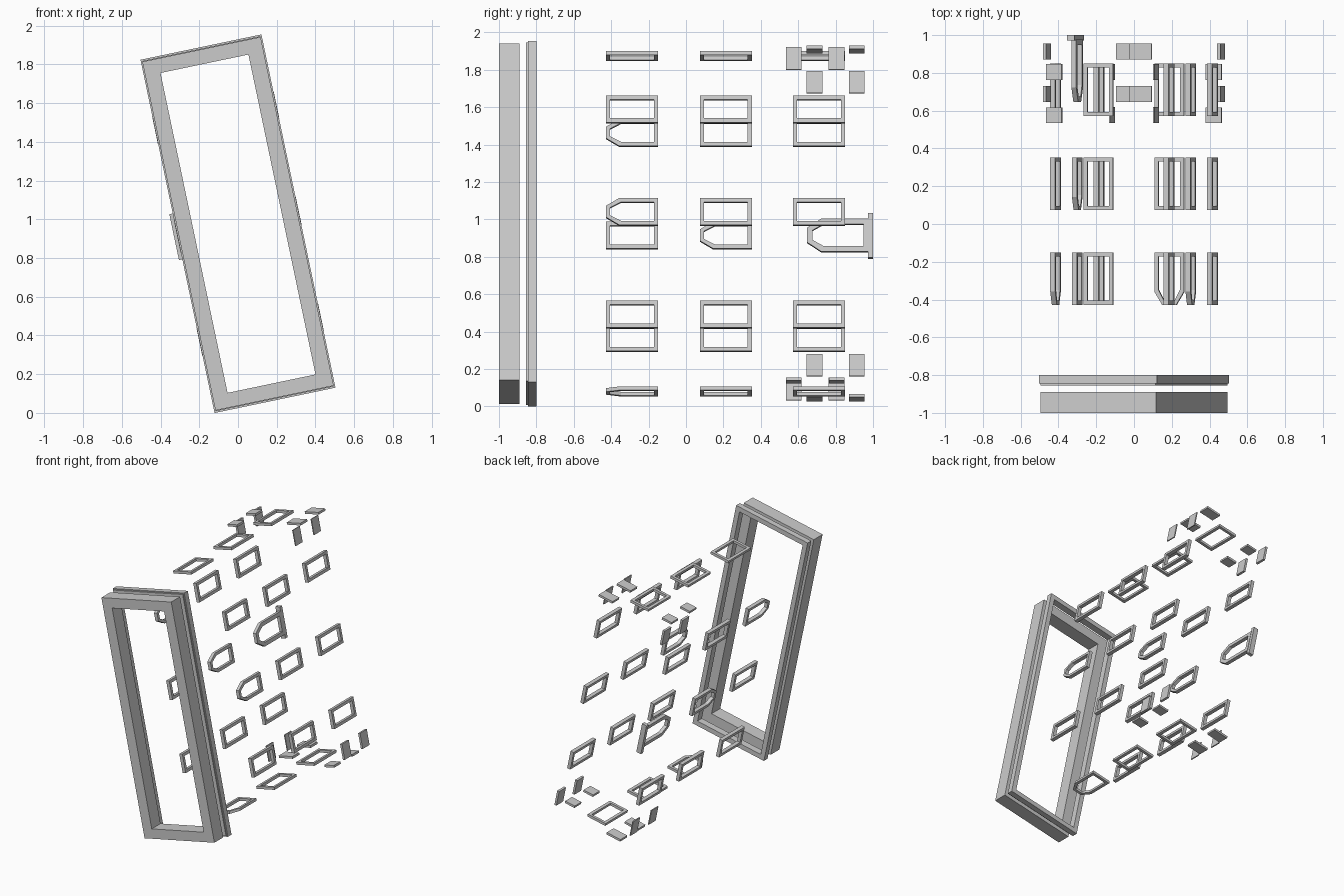
import bpy, bmesh, math
from mathutils import Matrix

if "Cube" in bpy.data.objects:
    bpy.data.objects.remove(bpy.data.objects["Cube"])

# Everything is laid out in the upright plane of the window, then tilted
TILT = (Matrix.Translation((0, 0, 0.977))
        @ Matrix.Rotation(-math.radians(11.84), 4, 'Y'))

# axis maps: (a, b, depth) -> (across, y, up)
FRONT = lambda a, b, d: (a, d, b)   # profile faces the front
SIDE = lambda a, b, d: (d, a, b)    # profile faces sideways
FLAT = lambda a, b, d: (b, a, d)    # profile lies flat


def finish(name, bm):
    bmesh.ops.recalc_face_normals(bm, faces=bm.faces)
    bm.transform(TILT)
    me = bpy.data.meshes.new(name)
    bm.to_mesh(me)
    bm.free()
    ob = bpy.data.objects.new(name, me)
    bpy.context.collection.objects.link(ob)
    return ob


def rect(a, b, ha, hb, inset=0.0, ca=0.0, cb=0.0):
    """Rectangle profile, optionally with its low-a end chamfered."""
    k = inset
    a0, a1, h = a - ha + k, a + ha - k, hb - k
    if not ca:
        return [(a0, b - h), (a1, b - h), (a1, b + h), (a0, b + h)]
    e = hb - cb - k * 0.45
    c = a - ha + ca + k * 0.45
    return [(a0, b - e), (c, b - h), (a1, b - h),
            (a1, b + h), (c, b + h), (a0, b + e)]


def ring(name, outer, inner, d0, d1, axes):
    """Closed loop of bars between two profiles."""
    bm = bmesh.new()
    loops = [[bm.verts.new(axes(a, b, d)) for a, b in p]
             for p, d in ((outer, d0), (outer, d1), (inner, d1), (inner, d0))]
    n = len(outer)
    for k in range(4):
        p, q = loops[k], loops[(k + 1) % 4]
        for i in range(n):
            j = (i + 1) % n
            bm.faces.new((p[i], p[j], q[j], q[i]))
    return finish(name, bm)


def plate(name, centre, size):
    bm = bmesh.new()
    bmesh.ops.create_cube(bm, size=1)
    bm.transform(Matrix.Translation(centre) @ Matrix.Diagonal((*size, 1)))
    return finish(name, bm)


# Front frame, deep and wide
ring("front_frame", rect(0, 0, 0.312, 0.92), rect(0, 0, 0.232, 0.844),
     -1.0, -0.89, FRONT)
# Back frame with a slightly smaller step on its front
ring("back_frame", rect(0, 0, 0.319, 0.932), rect(0, 0, 0.282, 0.895),
     -0.845, -0.80, FRONT)
ring("back_frame_step", rect(0, 0, 0.311, 0.924), rect(0, 0, 0.282, 0.895),
     -0.855, -0.845, FRONT)

# Rows of loop-shaped clips around the opening, some with a chamfered nose
NOSED = {(0, "left", 1), (0, "right", 0), (1, "left", 0), (0, "bottom", 0)}
BAR, HY = 0.022, 0.139


def clip(row, side, slot, y):
    ca, cb = (0.07, 0.042) if (row, side, slot) in NOSED else (0, 0)
    name = f"{side}_clip_{row}_{slot + 1}"
    if side in ("left", "right"):
        s = -1 if side == "left" else 1
        b, hb, d, t, axes = slot * 0.56, 0.073, s * 0.307, 0.0135, SIDE
    else:
        s = -1 if side == "bottom" else 1
        b, hb, d, t, axes = 0, 0.08, s * 0.916, 0.01, FLAT
    ring(name, rect(y, b, HY, hb, 0, ca, cb), rect(y, b, HY, hb, BAR, ca, cb),
         d - t, d + t, axes)


for row, y in enumerate((-0.289, 0.213, 0.711)):
    for side in ("left", "right"):
        for slot in (-1, 0, 1):
            if (row, side, slot) != (2, "left", 0):   # lock sits here
                clip(row, side, slot, y)
    for side in ("top", "bottom"):
        clip(row, side, 0, y)

# Lock: larger nosed loop with an end plate
ring("lock_loop", rect(0.812, 0, 0.165, 0.089, 0, 0.075, 0.05),
     rect(0.812, 0, 0.165, 0.089, 0.029, 0.075, 0.05), -0.32, -0.294, SIDE)
plate("lock_plate", (-0.317, 0.986, 0), (0.04, 0.028, 0.242))

# Corner plates, pairs on each side of the four corners (half-turn symmetric)
for s, end in ((1, "upper"), (-1, "lower")):
    for y in (0.688, 0.913):
        plate(f"{end}_side_plate_a", (-s * 0.296, y, s * 0.835), (0.017, 0.085, 0.12))
        plate(f"{end}_edge_plate_a", (s * 0.225, y, s * 0.904), (0.122, 0.085, 0.017))
    for y in (0.576, 0.805):
        plate(f"{end}_side_plate_b", (s * 0.295, y, s * 0.841), (0.008, 0.085, 0.122))
        plate(f"{end}_edge_plate_b", (-s * 0.242, y, s * 0.907), (0.085, 0.083, 0.017))
